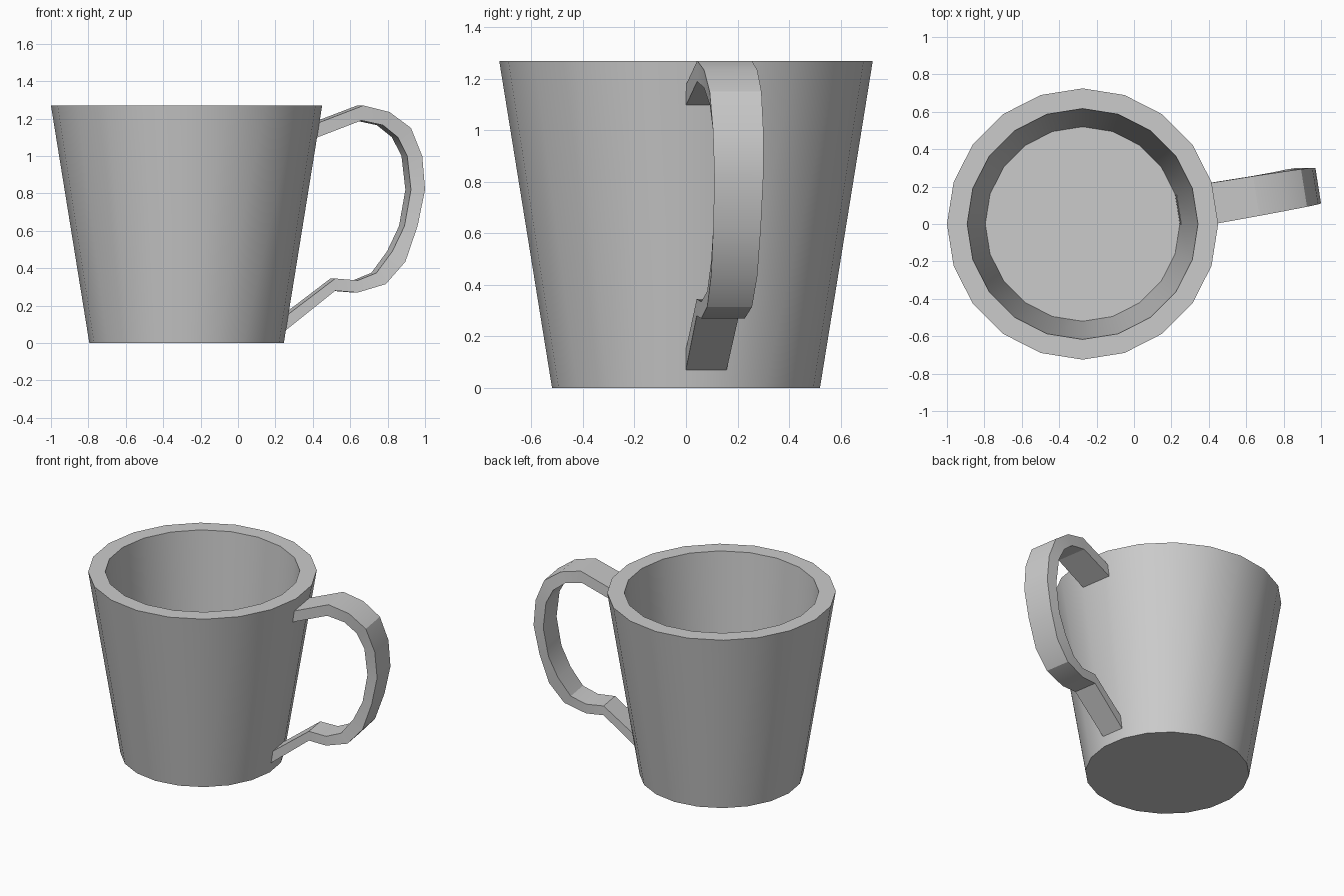
import bpy, bmesh, math
from mathutils import Vector

cube = bpy.data.objects.get("Cube")
if cube:
    bpy.data.objects.remove(cube, do_unlink=True)

# One plain grey glaze for the whole mug
glaze = bpy.data.materials.new("grey_glaze")
glaze.use_nodes = True
colour = (0.6, 0.6, 0.6, 1)
glaze.diffuse_color = colour
glaze.node_tree.nodes["Principled BSDF"].inputs["Base Color"].default_value = colour


def finish(bm, name):
    """Turn a bmesh into a smooth-shaded object that keeps sharp edges."""
    bmesh.ops.recalc_face_normals(bm, faces=bm.faces[:])
    mesh = bpy.data.meshes.new(name)
    bm.to_mesh(mesh)
    bm.free()
    mesh.materials.append(glaze)
    obj = bpy.data.objects.new(name, mesh)
    bpy.context.collection.objects.link(obj)
    bpy.ops.object.select_all(action='DESELECT')
    obj.select_set(True)
    bpy.context.view_layer.objects.active = obj
    bpy.ops.object.shade_smooth_by_angle(angle=math.radians(30))
    return obj


def bridge(bm, ring_a, ring_b):
    """Join two vertex rings of equal length with quads."""
    count = len(ring_a)
    for i in range(count):
        j = (i + 1) % count
        bm.faces.new((ring_a[i], ring_a[j], ring_b[j], ring_b[i]))


# Mug body: tapered twenty-sided cup with a hollow inside
SIDES = 20
CENTRE_X = -0.275
profile = [(0.52, 0), (0.725, 1.27), (0.617, 1.27), (0.52, 0.04)]
bm = bmesh.new()
rings = []
for radius, height in profile:
    ring = []
    for i in range(SIDES):
        angle = math.tau * i / SIDES
        ring.append(bm.verts.new((CENTRE_X + radius * math.cos(angle),
                                  radius * math.sin(angle), height)))
    rings.append(ring)
for lower, upper in zip(rings, rings[1:]):
    bridge(bm, lower, upper)
bm.faces.new(rings[0])
bm.faces.new(rings[-1])
finish(bm, "mug_body")

# Handle: flat strap growing out of one side panel of the cup
# Each station holds the outer edge (x, z) and the inner edge (x, z)
stations = [
    (0.41, 1.17, 0.40, 1.09), (0.67, 1.27, 0.66, 1.19),
    (0.81, 1.235, 0.775, 1.165), (0.925, 1.15, 0.855, 1.1),
    (0.985, 1, 0.905, 1), (1, 0.82, 0.925, 0.82),
    (0.96, 0.625, 0.89, 0.625), (0.895, 0.435, 0.825, 0.49),
    (0.79, 0.315, 0.74, 0.375), (0.64, 0.27, 0.64, 0.335),
    (0.52, 0.28, 0.52, 0.345), (0.245, 0.06, 0.25, 0.14),
]
panel_angle = math.pi / SIDES
sideways = Vector((-math.sin(panel_angle), math.cos(panel_angle), 0))
bm = bmesh.new()
sections = []
for i, (outer_x, outer_z, inner_x, inner_z) in enumerate(stations):
    t = i / (len(stations) - 1)
    root_x = 0.43 + (0.26 - 0.43) * t
    near_y = 0.17 * (outer_x - root_x)
    across = sideways * (0.22 - 0.06 * t)
    outer = Vector((outer_x, near_y, outer_z))
    inner = Vector((inner_x, near_y, inner_z))
    corners = (outer, outer + across, inner + across, inner)
    sections.append([bm.verts.new(corner) for corner in corners])
for first, second in zip(sections, sections[1:]):
    bridge(bm, first, second)
bm.faces.new(sections[0])
bm.faces.new(sections[-1])
finish(bm, "handle")
